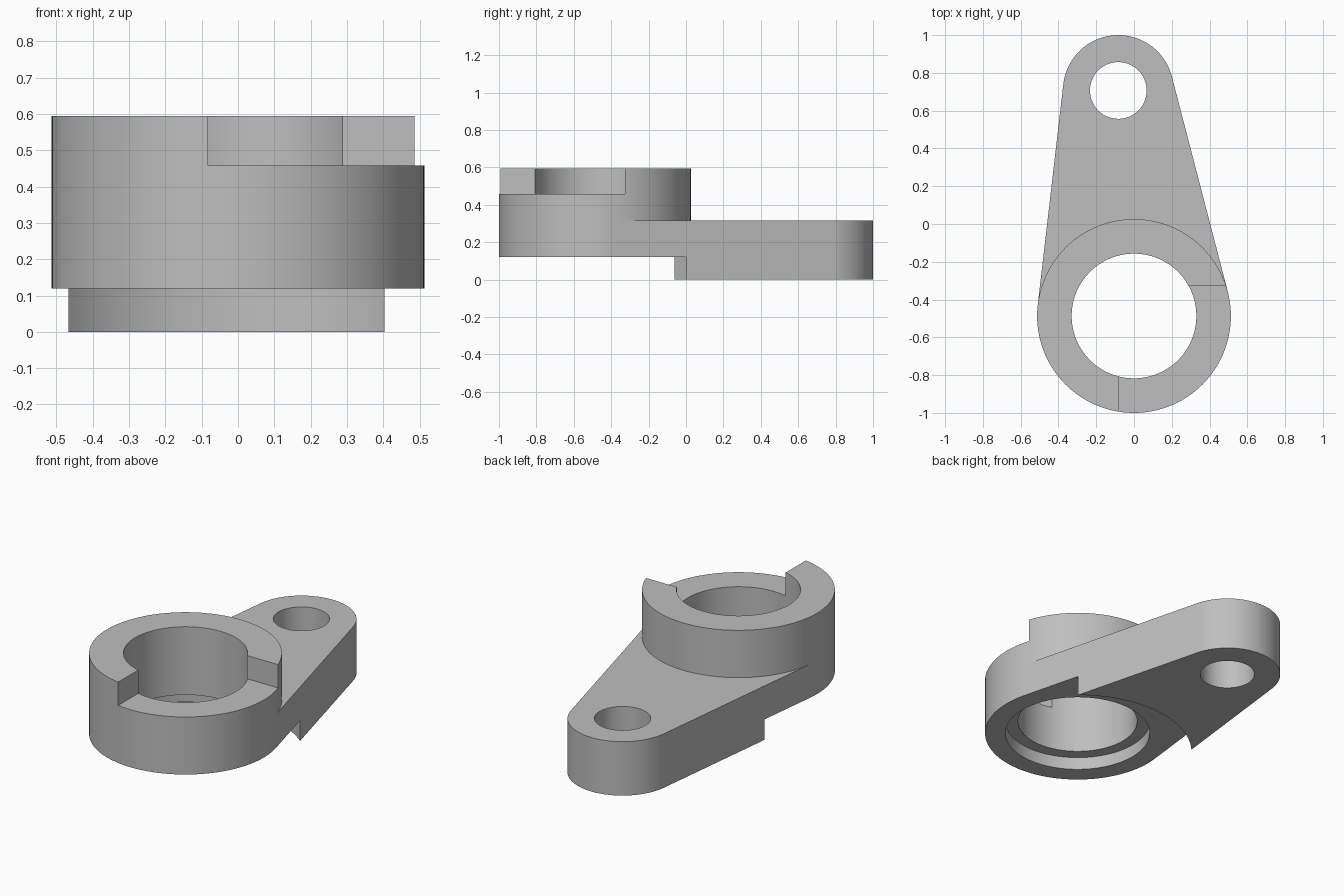
import bpy, bmesh
from math import pi, sin, cos, atan2, acos, hypot, radians
from mathutils import Vector

cube = bpy.data.objects.get("Cube")
if cube:
    bpy.data.objects.remove(cube)

RING, RING_R = Vector((0, -0.487)), 0.513
EYE, EYE_R = Vector((-0.083, 0.707)), 0.293
TOP, ARM_TOP, RING_BASE = 0.595, 0.317, 0.12

steel = bpy.data.materials.new("plain grey")
steel.use_nodes = True
grey = (0.52, 0.52, 0.52, 1)
steel.diffuse_color = grey
steel.node_tree.nodes["Principled BSDF"].inputs["Base Color"].default_value = grey


def arc(center, radius, start, end, steps):
    angles = [start + (end - start) * i / steps for i in range(steps + 1)]
    return [center + radius * Vector((cos(a), sin(a))) for a in angles]


def prism(name, outline, z0, z1):
    """Extrude a flat outline from z0 up to z1."""
    bm = bmesh.new()
    face = bm.faces.new([bm.verts.new((p.x, p.y, z0)) for p in outline])
    grown = bmesh.ops.extrude_face_region(bm, geom=[face])["geom"]
    verts = [v for v in grown if isinstance(v, bmesh.types.BMVert)]
    bmesh.ops.translate(bm, verts=verts, vec=(0, 0, z1 - z0))
    bmesh.ops.recalc_face_normals(bm, faces=bm.faces)
    mesh = bpy.data.meshes.new(name)
    bm.to_mesh(mesh)
    bm.free()
    mesh.materials.append(steel)
    obj = bpy.data.objects.new(name, mesh)
    bpy.context.collection.objects.link(obj)
    return obj


def disc(name, center, radius, z0, z1):
    return prism(name, arc(center, radius, 0, 2 * pi, 128)[:-1], z0, z1)


def combine(target, tool, operation):
    mod = target.modifiers.new(tool.name, "BOOLEAN")
    mod.object, mod.operation, mod.solver = tool, operation, "EXACT"
    bpy.context.view_layer.objects.active = target
    bpy.ops.object.modifier_apply(modifier=mod.name)
    bpy.data.objects.remove(tool)


# Lever body: a ring boss joined to a tapered arm tangent to both round ends
body = disc("lever_body", RING, RING_R, 0, TOP)
axis = EYE - RING
heading = atan2(axis.y, axis.x)
spread = acos((RING_R - EYE_R) / hypot(axis.x, axis.y))
outline = arc(EYE, EYE_R, heading - spread, heading + spread, 64)
outline += [RING + RING_R * Vector((cos(a), sin(a)))
            for a in (heading + spread, heading - spread)]
combine(body, prism("arm", outline, 0, ARM_TOP), "UNION")

# Curved step under the arm, around the boss
combine(body, disc("step_cutter", RING, 0.632, -0.2, RING_BASE), "DIFFERENCE")

# Bore, counterbore from below, and the eye hole
combine(body, disc("bore_cutter", RING, 0.33, -0.2, 1), "DIFFERENCE")
combine(body, disc("counterbore_cutter", RING, 0.4, -0.2, 0.195), "DIFFERENCE")
combine(body, disc("eye_cutter", EYE, 0.15, -0.2, 1), "DIFFERENCE")

# Notch in the front left quarter of the boss rim
corners = [Vector(p) for p in ((-0.083, -1.2), (0.8, -1.2), (0.8, -0.325), (-0.083, -0.325))]
combine(body, prism("notch_cutter", corners, 0.458, 1), "DIFFERENCE")

bpy.ops.object.select_all(action="DESELECT")
body.select_set(True)
bpy.context.view_layer.objects.active = body
bpy.ops.object.shade_smooth_by_angle(angle=radians(30))
